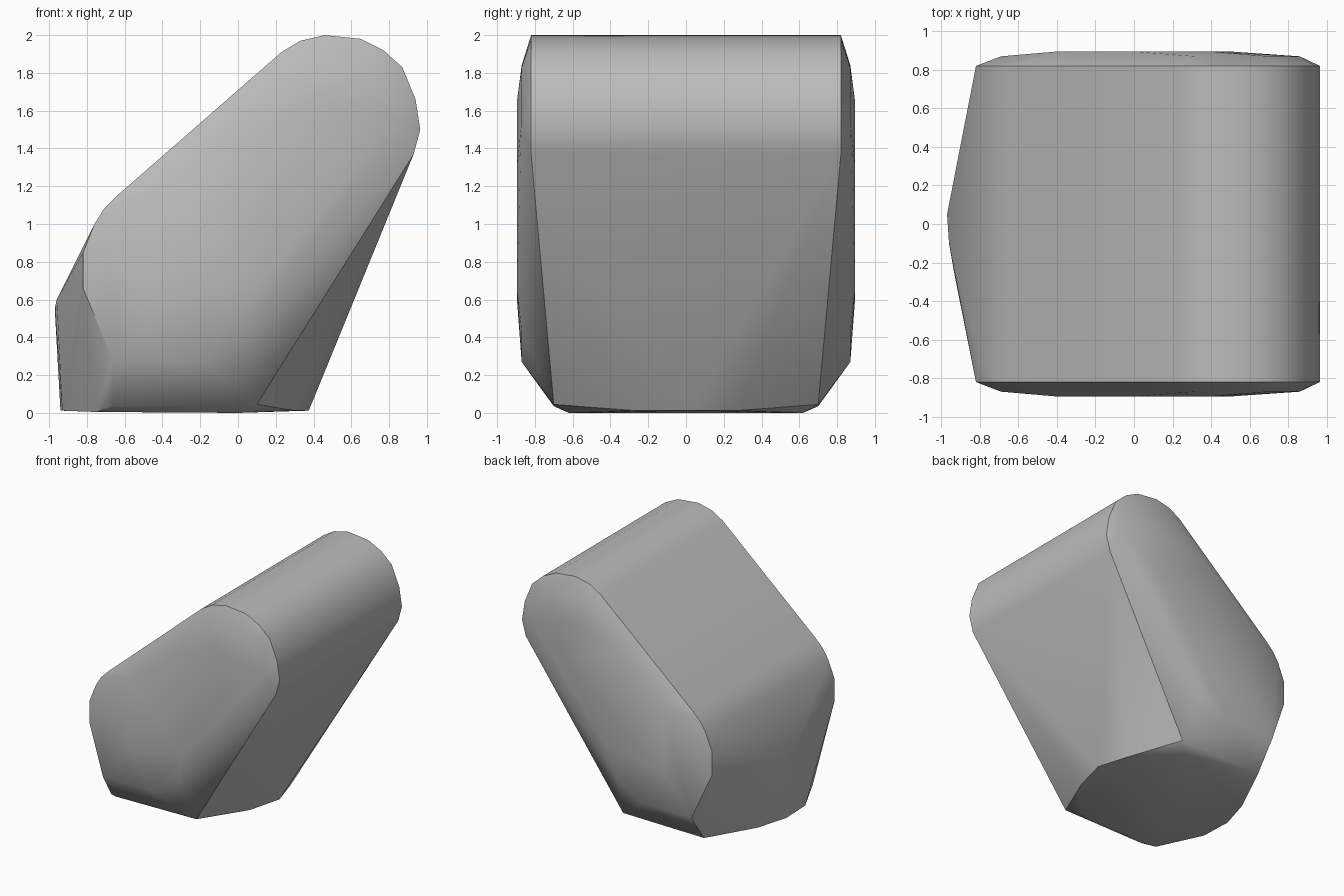
import bpy
import bmesh
import math

old = bpy.data.objects.get("Cube")
if old:
    bpy.data.objects.remove(old, do_unlink=True)

grey = bpy.data.materials.new("plain grey")
grey.use_nodes = True
grey.diffuse_color = (0.5, 0.5, 0.5, 1)
grey.node_tree.nodes["Principled BSDF"].inputs["Base Color"].default_value = (0.5, 0.5, 0.5, 1)

# Rim profile shared by both ends (x, z)
rim = [(-0.82, 0.66), (-0.82, 0.85), (-0.76, 1.0), (-0.71, 1.08), (-0.64, 1.15),
       (0.23, 1.91), (0.33, 1.97), (0.46, 2.0), (0.65, 1.98), (0.77, 1.92),
       (0.87, 1.83), (0.94, 1.66), (0.965, 1.5), (0.93, 1.37)]
# Shoulder and bulge of each end (x, z)
shoulder = [(-0.69, 0.86), (-0.66, 0.27), (-0.2, 0.27), (0.05, 0.43),
            (0.32, 1.84), (0.7, 1.83), (0.86, 1.55)]
bulge = [(-0.4, 1.2), (0.0, 1.53), (0.4, 1.65), (0.5, 1.3), (0.1, 0.66), (-0.4, 0.6)]
# Rounded ends of the underside (x, y), and the nose ridge
base = [(0.3, -0.27), (0.375, 0.02), (0.3, 0.27), (-0.93, -0.27), (-0.94, 0.0), (-0.86, 0.27)]
nose = [(-0.97, 0.05, 0.55), (-0.96, -0.1, 0.6)]

points = list(nose)
for side in (-1, 1):
    points += [(x, side * 0.82, z) for x, z in rim]
    points += [(x, side * 0.87, z) for x, z in shoulder]
    points += [(x, side * 0.895, z) for x, z in bulge]
    points += [(0.1, side * 0.7, 0.045), (-0.66, side * 0.7, 0.035),
               (0.0, side * 0.62, 0.0)]
points += [(x, y, 0.012) for x, y in base]
points += [(-0.75, -0.63, 0.005)]

# Faceted block wrapped around the profiles
bm = bmesh.new()
for p in points:
    bm.verts.new(p)
hull = bmesh.ops.convex_hull(bm, input=bm.verts)
loose = [v for v in bm.verts if not v.link_faces]
bmesh.ops.delete(bm, geom=loose, context='VERTS')
bmesh.ops.dissolve_limit(bm, angle_limit=math.radians(0.6), verts=bm.verts, edges=bm.edges)
bmesh.ops.recalc_face_normals(bm, faces=bm.faces)
mesh = bpy.data.meshes.new("slanted_block")
bm.to_mesh(mesh)
bm.free()
block = bpy.data.objects.new("slanted_block", mesh)
bpy.context.collection.objects.link(block)
mesh.materials.append(grey)

# Soft shading with crisp rims
bpy.ops.object.select_all(action='DESELECT')
block.select_set(True)
bpy.context.view_layer.objects.active = block
bpy.ops.object.shade_smooth_by_angle(angle=math.radians(35))
